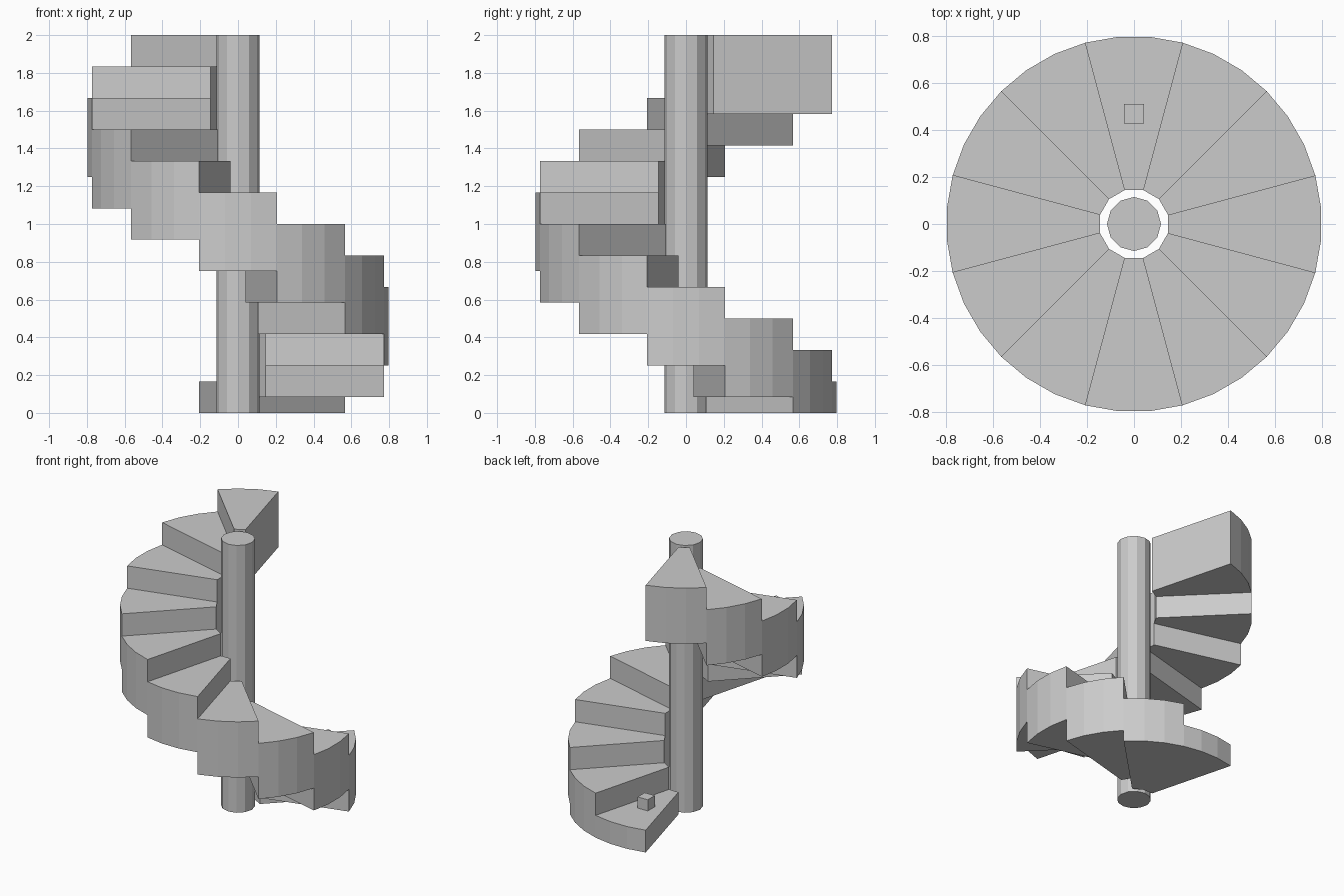
import bpy
import bmesh
import math

STEPS = 12
RISE = 2 / STEPS
THICKNESS = 2.5 * RISE
INNER, OUTER = 0.15, 0.8
ARC_PARTS = 3

cube = bpy.data.objects.get("Cube")
if cube:
    bpy.data.objects.remove(cube, do_unlink=True)

grey = bpy.data.materials.new("plain grey")
grey.use_nodes = True
colour = (0.6, 0.6, 0.6, 1)
grey.diffuse_color = colour
grey.node_tree.nodes["Principled BSDF"].inputs["Base Color"].default_value = colour


def polar(radius, degrees):
    a = math.radians(degrees)
    return radius * math.cos(a), radius * math.sin(a)


def prism(name, outline, bottom, top):
    """Extrude a flat outline from bottom to top."""
    bm = bmesh.new()
    face = bm.faces.new([bm.verts.new((x, y, bottom)) for x, y in outline])
    out = bmesh.ops.extrude_face_region(bm, geom=[face], use_keep_orig=True)
    for v in out["geom"]:
        if isinstance(v, bmesh.types.BMVert):
            v.co.z = top
    bmesh.ops.recalc_face_normals(bm, faces=bm.faces)
    mesh = bpy.data.meshes.new(name)
    bm.to_mesh(mesh)
    bm.free()
    mesh.materials.append(grey)
    obj = bpy.data.objects.new(name, mesh)
    bpy.context.collection.objects.link(obj)
    return obj


# Central pole
prism("pole", [polar(0.115, i * 30) for i in range(12)], 0, 2)

# Wedge steps winding clockwise from the back, the lowest ones cut by the floor
sweep = 360 / STEPS
for i in range(STEPS):
    start = 90 - sweep * i - sweep / 2
    wedge = [polar(OUTER, start + sweep * j / ARC_PARTS) for j in range(ARC_PARTS + 1)]
    wedge += [polar(INNER, start + sweep), polar(INNER, start)]
    top = RISE * (i + 1)
    prism(f"step_{i + 1}", wedge, max(0, top - THICKNESS), top)

# Small block resting on the lowest step
h = RISE / 4
block = [(-h, 0.47 - h), (h, 0.47 - h), (h, 0.47 + h), (-h, 0.47 + h)]
prism("small_block", block, RISE, RISE * 1.5)
